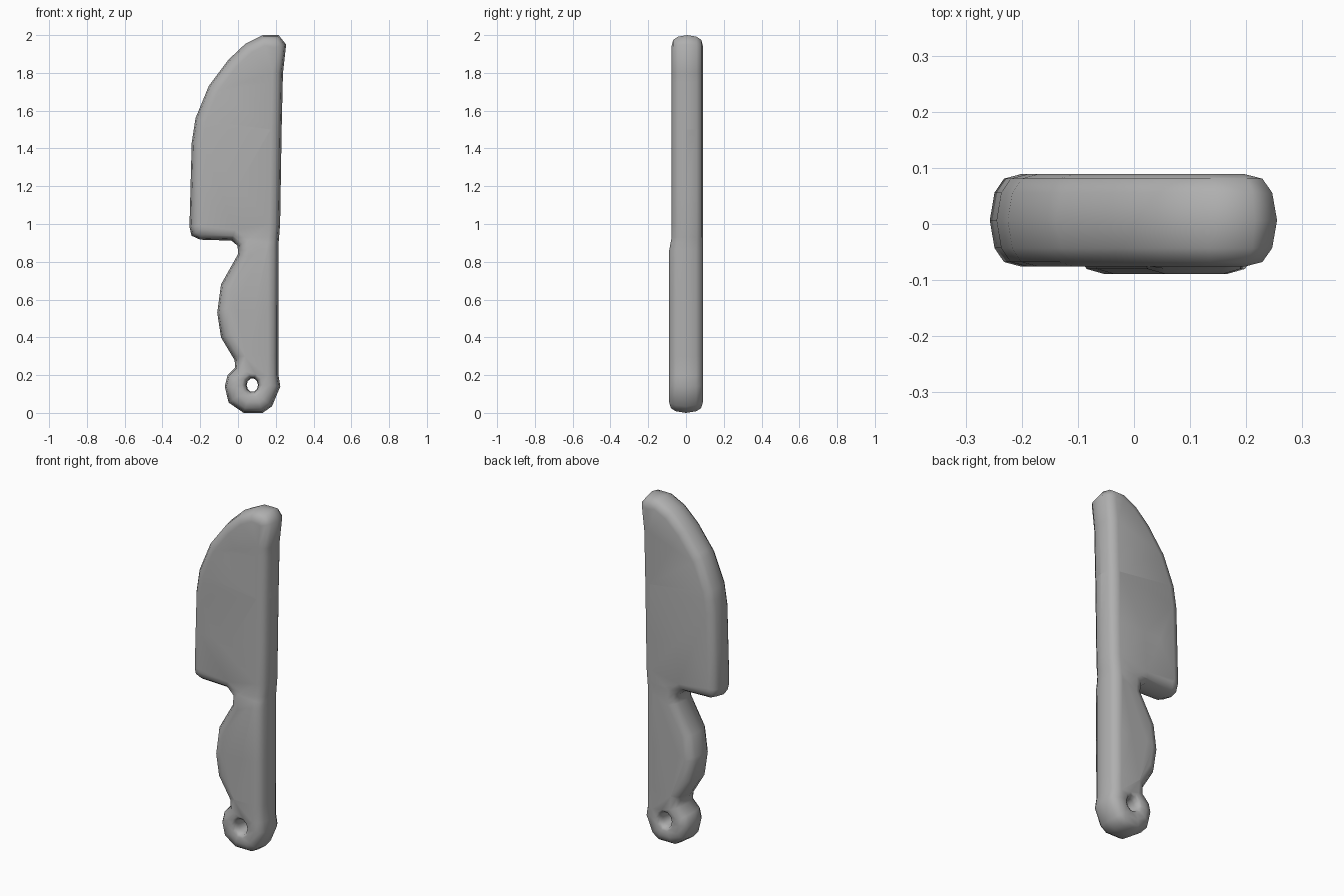
import bpy, bmesh, math
from mathutils import Vector

if "Cube" in bpy.data.objects:
    bpy.data.objects.remove(bpy.data.objects["Cube"])

HALF = 0.089       # half thickness
BLADE_STEP = 0.013  # blade front face sits slightly behind the handle front

# Knife silhouette (x, z), clockwise seen from the front
OUTLINE = [
    (0.03, 0.0), (-0.05, 0.055), (-0.07, 0.14), (-0.055, 0.2), (-0.015, 0.24),
    (-0.018, 0.28), (-0.09, 0.4), (-0.11, 0.53), (-0.09, 0.68), (0.0, 0.84),
    (-0.002, 0.885), (-0.035, 0.912), (-0.2, 0.917), (-0.246, 0.938), (-0.257, 0.985),
    (-0.245, 1.43), (-0.225, 1.56), (-0.155, 1.73), (-0.05, 1.87), (0.04, 1.955),
    (0.13, 2.0), (0.215, 2.0), (0.255, 1.95), (0.238, 1.8), (0.231, 1.5),
    (0.223, 1.0), (0.215, 0.9), (0.214, 0.2), (0.224, 0.14), (0.18, 0.035), (0.13, 0.0)]

# Hanging hole, wound the other way so "right of travel" is still solid
HOLE = [(0.076 + 0.03 * math.cos(i * math.tau / 10), 0.147 + 0.036 * math.sin(i * math.tau / 10))
        for i in range(10)]

# Rounded edge section: (fraction of inset, fraction of half thickness)
SECTION = [(1, 1), (0.45, 0.9), (0.15, 0.6), (0, 0), (0.15, -0.6), (0.45, -0.9), (1, -1)]


def inset(points, amount):
    """Move every point into the solid by a mitred offset."""
    pts = [Vector(p) for p in points]
    out = []
    for i, p in enumerate(pts):
        d1 = (p - pts[i - 1]).normalized()
        d2 = (pts[(i + 1) % len(pts)] - p).normalized()
        n1, n2 = Vector((d1.y, -d1.x)), Vector((d2.y, -d2.x))
        out.append(p + (n1 + n2) * amount / (1 + n1.dot(n2)))
    return out


def rounded_wall(bm, points, amount):
    """Wall following a closed loop; returns the back and front rim edges."""
    rings = [[bm.verts.new((p.x, HALF * y, p.y)) for p in inset(points, amount * f)]
             for f, y in SECTION]
    n = len(points)
    for a, b in zip(rings, rings[1:]):
        for i in range(n):
            j = (i + 1) % n
            bm.faces.new((a[i], a[j], b[j], b[i]))
    return [[bm.edges.get((r[i], r[(i + 1) % n])) for i in range(n)]
            for r in (rings[0], rings[-1])]


bm = bmesh.new()
outer = rounded_wall(bm, OUTLINE, 0.056)
inner = rounded_wall(bm, HOLE, 0.024)

# Flat front and back faces with the hole left open
for rim_a, rim_b in zip(outer, inner):
    bmesh.ops.triangle_fill(bm, edges=rim_a + rim_b, use_beauty=True)

# Cuts where the handle steps to the blade, plus some for even shading
for z in (0.3, 0.55, 0.86, 0.93, 1.2, 1.5, 1.75):
    bmesh.ops.bisect_plane(bm, geom=bm.verts[:] + bm.edges[:] + bm.faces[:],
                           plane_co=(0, 0, z), plane_no=(0, 0, 1))

# Thin the blade from the front
for v in bm.verts:
    t = min(max((v.co.z - 0.86) / 0.07, 0), 1)
    v.co.y += t * BLADE_STEP * (HALF - v.co.y) / (2 * HALF)

bmesh.ops.recalc_face_normals(bm, faces=bm.faces[:])
mesh = bpy.data.meshes.new("knife")
bm.to_mesh(mesh)
bm.free()

# Darker grey surface
grey = bpy.data.materials.new("dark_grey")
grey.diffuse_color = (0.43, 0.43, 0.43, 1)
grey.use_nodes = True
grey.node_tree.nodes["Principled BSDF"].inputs["Base Color"].default_value = grey.diffuse_color
mesh.materials.append(grey)

knife = bpy.data.objects.new("knife", mesh)
bpy.context.collection.objects.link(knife)
bpy.context.view_layer.objects.active = knife
knife.select_set(True)
bpy.ops.object.shade_smooth_by_angle(angle=math.radians(80))
